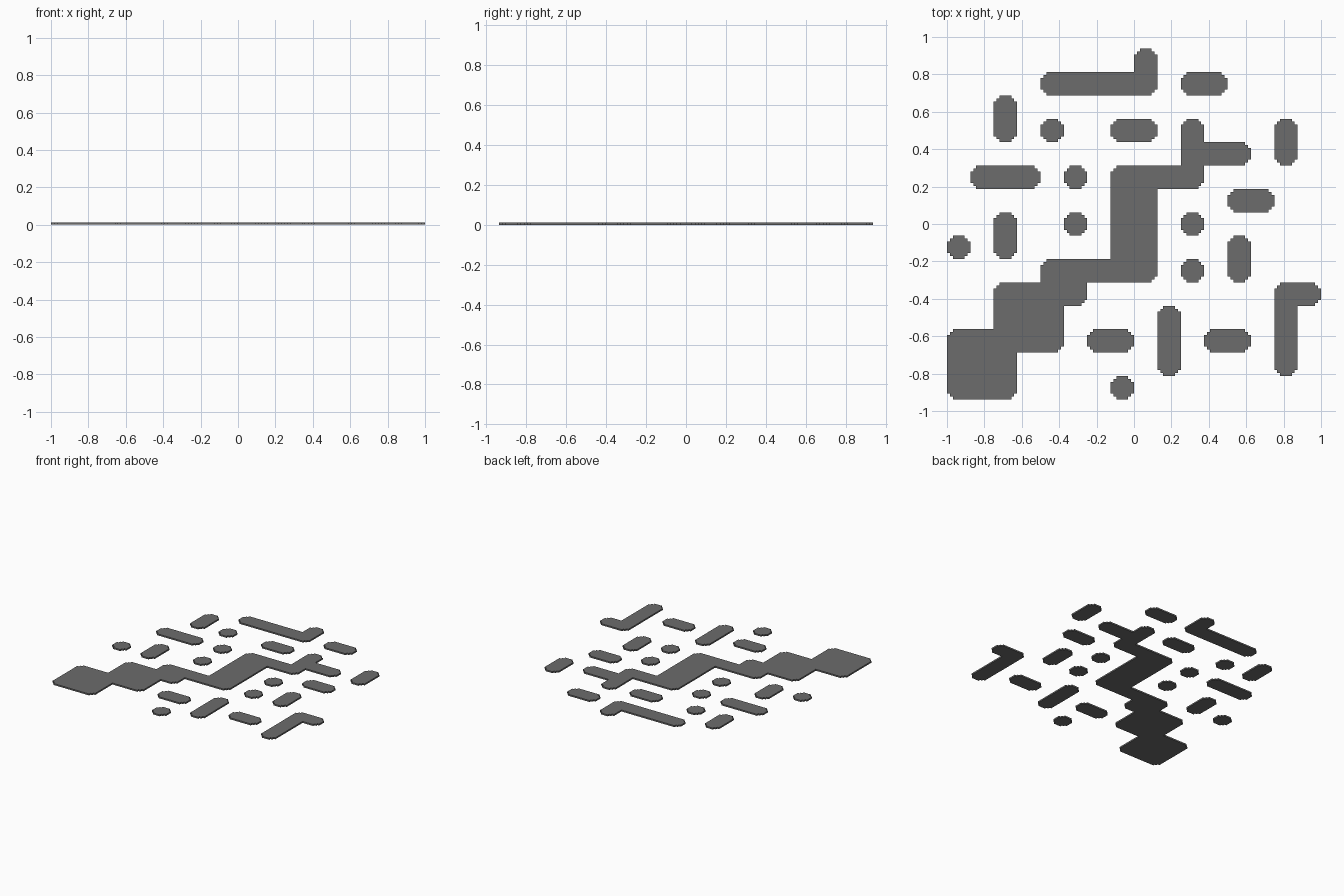
import bpy, bmesh

if "Cube" in bpy.data.objects:
    bpy.data.objects.remove(bpy.data.objects["Cube"])

CELL = 0.125          # one square of the pattern
SUB = 8               # small steps per square, for the stepped corners
STEP = CELL / SUB
THICK = 0.012

# Pattern, top row at the back
ROWS = [
    "........#.......",
    "....#####.##....",
    "..#.............",
    "..#.#..##.#...#.",
    "..........###.#.",
    ".###.#.####.....",
    ".......##...##..",
    "..#..#.##.#.....",
    "#.#....##...#...",
    "....#####.#.#...",
    "..####........##",
    "..###....#....#.",
    "#####.##.#.##.#.",
    "###......#....#.",
    "###....#........",
]
cells = {(c, len(ROWS) - 1 - r) for r, row in enumerate(ROWS)
         for c, ch in enumerate(row) if ch == "#"}

# Fill each square with small steps, trimming its free outer corners
pixels = set()
for cx, cy in cells:
    for i in range(SUB):
        for j in range(SUB):
            sx, sy = (-1 if i < SUB / 2 else 1), (-1 if j < SUB / 2 else 1)
            free = (cx + sx, cy) not in cells and (cx, cy + sy) not in cells
            corner = min(i, SUB - 1 - i) + min(j, SUB - 1 - j) < 2
            if not (free and corner):
                pixels.add((cx * SUB + i, cy * SUB + j))

# Flat sheet of the pattern
bm = bmesh.new()
verts = {}


def corner_vert(i, j):
    if (i, j) not in verts:
        verts[i, j] = bm.verts.new((i * STEP - 1, j * STEP - len(ROWS) * CELL / 2, 0))
    return verts[i, j]


for i, j in sorted(pixels):
    bm.faces.new([corner_vert(i + a, j + b) for a, b in ((0, 0), (1, 0), (1, 1), (0, 1))])
bmesh.ops.dissolve_limit(bm, angle_limit=0.01, verts=bm.verts[:], edges=bm.edges[:])

# Thicken it into flat plates
base = bm.faces[:]
ext = bmesh.ops.extrude_face_region(bm, geom=base, use_keep_orig=True)
for v in ext["geom"]:
    if isinstance(v, bmesh.types.BMVert):
        v.co.z = THICK
bmesh.ops.recalc_face_normals(bm, faces=bm.faces[:])

mesh = bpy.data.meshes.new("maze_plates")
bm.to_mesh(mesh)
bm.free()
mat = bpy.data.materials.new("dark grey")
mat.diffuse_color = (0.15, 0.15, 0.15, 1)
mat.use_nodes = True
mat.node_tree.nodes["Principled BSDF"].inputs["Base Color"].default_value = mat.diffuse_color
mesh.materials.append(mat)
bpy.context.collection.objects.link(bpy.data.objects.new("maze_plates", mesh))
